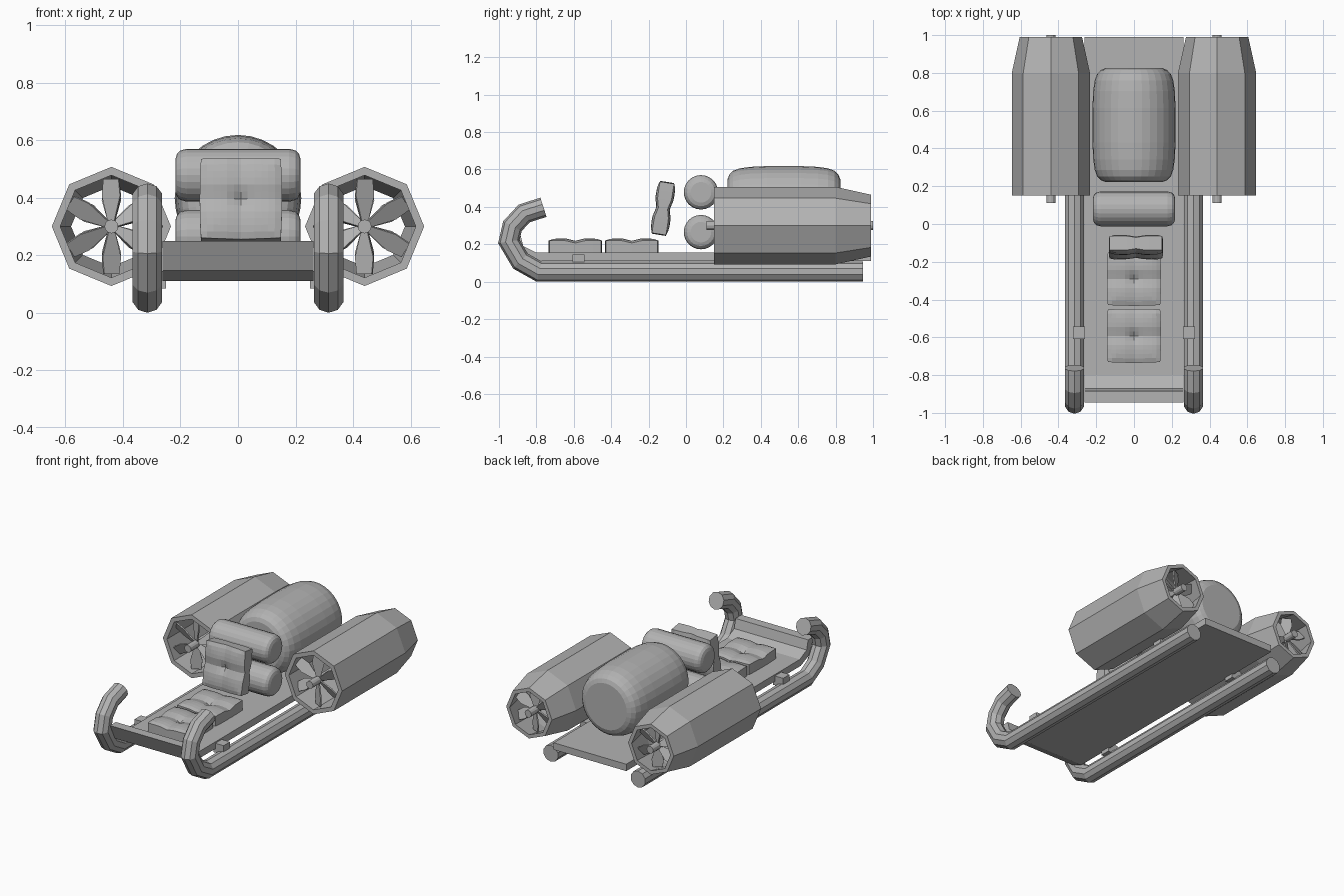
import bpy, bmesh, math
from mathutils import Vector, Matrix

if "Cube" in bpy.data.objects:
    bpy.data.objects.remove(bpy.data.objects["Cube"])

grey = bpy.data.materials.new("plain grey")
grey.diffuse_color = (0.45, 0.45, 0.45, 1)
grey.use_nodes = True
grey.node_tree.nodes["Principled BSDF"].inputs["Base Color"].default_value = grey.diffuse_color


def finish(name, bm):
    bmesh.ops.recalc_face_normals(bm, faces=bm.faces[:])
    me = bpy.data.meshes.new(name)
    bm.to_mesh(me)
    bm.free()
    me.materials.append(grey)
    ob = bpy.data.objects.new(name, me)
    bpy.context.collection.objects.link(ob)
    return ob


def loft(name, rings, cap=True, loop=False):
    """Skin a list of equal-length point rings."""
    bm = bmesh.new()
    rows = [[bm.verts.new(p) for p in r] for r in rings]
    n = len(rows[0])
    pairs = list(zip(rows, rows[1:])) + ([(rows[-1], rows[0])] if loop else [])
    for a, b in pairs:
        for i in range(n):
            j = (i + 1) % n
            bm.faces.new((a[i], a[j], b[j], b[i]))
    if cap and not loop:
        bm.faces.new(rows[0])
        bm.faces.new(rows[-1])
    return finish(name, bm)


def circle(r, y, n, cx=0, cz=0):
    return [Vector((cx + r * math.cos(2 * math.pi * i / n), y,
                    cz + r * math.sin(2 * math.pi * i / n))) for i in range(n)]


def box(name, lo, hi):
    lo, hi = Vector(lo), Vector(hi)
    bm = bmesh.new()
    bmesh.ops.create_cube(bm, size=1, matrix=Matrix.Translation((lo + hi) / 2)
                          @ Matrix.Diagonal((*(hi - lo), 1)))
    return finish(name, bm)


# deck: side profile with upturned front
prof = [(0.99, 0.11), (-0.81, 0.11), (-0.895, 0.147), (-0.945, 0.25),
        (-0.885, 0.25), (-0.87, 0.19), (-0.80, 0.155), (0.99, 0.155)]
loft("deck", [[(x, y, z) for y, z in prof] for x in (-0.262, 0.262)])


# runners: tube swept along a curled path
def runner(name, x):
    path = [Vector((0, y, z)) for y, z in
            [(0.945, 0.054), (-0.785, 0.054), (-0.885, 0.11), (-0.947, 0.215),
             (-0.928, 0.297), (-0.865, 0.365), (-0.762, 0.398)]]
    rings = []
    for i, p in enumerate(path):
        d0 = (p - path[max(i - 1, 0)]).normalized()
        d1 = (path[min(i + 1, len(path) - 1)] - p).normalized()
        t = (d0 + d1).normalized()
        up = Vector((0, t.z, -t.y))
        stretch = 1 / max(t.dot(d1 if d1.length else d0), 0.5)
        rings.append([p + Vector((x, 0, 0)) + Vector((1, 0, 0)) * 0.054 * math.cos(a)
                      + up * 0.054 * stretch * math.sin(a)
                      for a in [2 * math.pi * (k + 0.5) / 10 for k in range(10)]])
    loft(name, rings)


# fan: six pitched paddle blades
def fan(name, cx, cz, y, reach, sign):
    bm = bmesh.new()
    for k in range(6):
        m = (Matrix.Translation((cx, y, cz)) @ Matrix.Rotation(k * math.pi / 3, 4, 'Y')
             @ Matrix.Rotation(sign * 0.5, 4, 'Z'))
        outline = [(-0.012, 0.015), (0.012, 0.015), (0.036, reach * 0.65),
                   (0.03, reach), (-0.03, reach), (-0.036, reach * 0.65)]
        f = [[bm.verts.new(m @ Vector((u, d, v))) for u, v in outline]
             for d in (-0.004, 0.004)]
        bm.faces.new(f[0])
        bm.faces.new(f[1])
        for i in range(6):
            j = (i + 1) % 6
            bm.faces.new((f[0][i], f[0][j], f[1][j], f[1][i]))
    finish(name, bm)


for side, s in (("left", -1), ("right", 1)):
    runner(side + "_runner", s * 0.315)
    for end, y in (("front", -0.575), ("rear", 0.6)):
        a, b = sorted((s * 0.25, s * 0.322))
        box(f"{side}_{end}_bracket", (a, y - 0.033, 0.085), (b, y + 0.033, 0.146))
    # octagonal engine duct, open at both ends
    cx, cz = s * 0.44, 0.30
    loft(side + "_engine_duct",
         [circle(r, y, 8, cx, cz) for r, y in
          [(0.207, 0.15), (0.207, 0.80), (0.165, 0.99),
           (0.14, 0.99), (0.178, 0.80), (0.178, 0.15)]], loop=True)
    loft(side + "_engine_shaft",
         [circle(0.024, y, 12, cx, cz) for y in (0.11, 1.0)])
    fan(side + "_front_fan", cx, cz, 0.20, 0.165, s)
    fan(side + "_rear_fan", cx, cz, 0.92, 0.14, s)

# main tank: rounded barrel
half = [(0.15, 0.0), (0.175, 0.01), (0.195, 0.03), (0.208, 0.065),
        (0.216, 0.12), (0.22, 0.21)]
pts = [(r, 0.222 + d) for r, d in half] + [(r, 0.825 - d) for r, d in reversed(half)]
loft("main_tank", [circle(r, y, 32, 0, 0.398) for r, y in pts])

# two cross tanks behind the backrest
end = [(0.055, 0), (0.074, 0.006), (0.086, 0.018), (0.092, 0.04)]
pts = [(r, -0.218 + d) for r, d in end] + [(r, 0.218 - d) for r, d in reversed(end)]
for label, z in (("lower", 0.265), ("upper", 0.478)):
    loft(label + "_cross_tank",
         [[(p.y, 0.08 + p.x, z + p.z) for p in circle(r, y, 24)] for r, y in pts])


# tufted cushions: pillow with crossed creases and a button dimple
def cushion(name, matrix):
    n, w = 12, 0.143
    bm = bmesh.new()

    def height(u, v):
        h = 0.05 - 0.012 * max(abs(u), abs(v)) ** 6
        h -= 0.013 * math.exp(-(v / 0.22) ** 2) + 0.008 * math.exp(-(u / 0.2) ** 2)
        return h - 0.012 * math.exp(-(u * u + v * v) / 0.03)

    def point(i, j, sgn):
        u, v = 2 * i / n - 1, 2 * j / n - 1
        pinch = 1 - 0.03 * (u * v) ** 2
        return matrix @ Vector((u * w * pinch, v * w * pinch, sgn * height(u, v)))

    top, bot = [[[bm.verts.new(point(i, j, s)) for j in range(n + 1)]
                 for i in range(n + 1)] for s in (1, -1)]
    for g in (top, bot):
        for i in range(n):
            for j in range(n):
                bm.faces.new((g[i][j], g[i + 1][j], g[i + 1][j + 1], g[i][j + 1]))
    rim = ([(i, 0) for i in range(n)] + [(n, j) for j in range(n)]
           + [(i, n) for i in range(n, 0, -1)] + [(0, j) for j in range(n, 0, -1)])
    for (a, b), (c, d) in zip(rim, rim[1:] + rim[:1]):
        bm.faces.new((top[a][b], top[c][d], bot[c][d], bot[a][b]))
    finish(name, bm)


cushion("front_seat_cushion", Matrix.Translation((0, -0.592, 0.182)))
cushion("rear_seat_cushion", Matrix.Translation((0, -0.29, 0.182)))
cushion("backrest_cushion", Matrix.Translation((0.01, -0.123, 0.392))
        @ Matrix.Rotation(math.radians(81), 4, 'X'))
